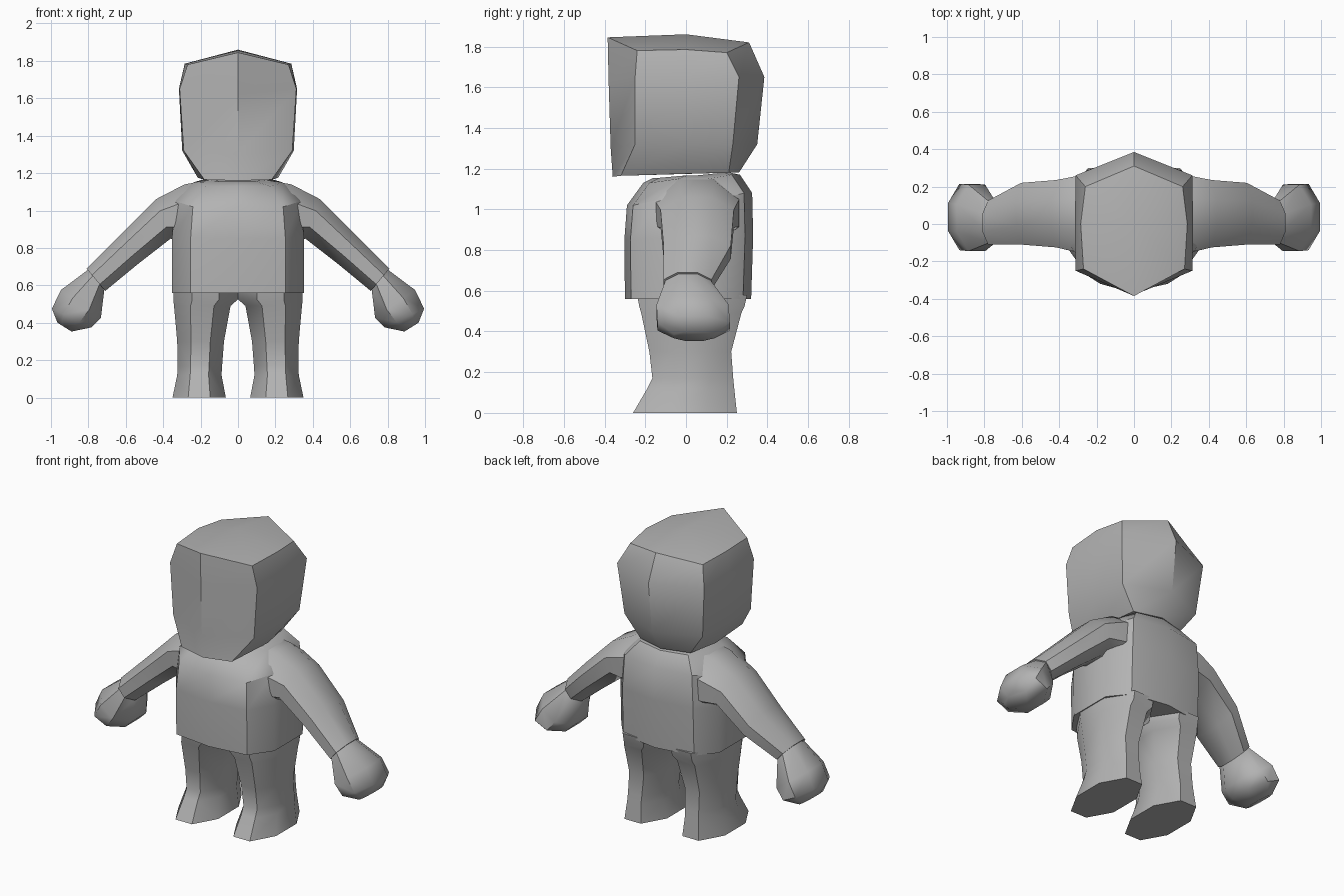
import bpy, bmesh, math
from mathutils import Vector

if "Cube" in bpy.data.objects:
    bpy.data.objects.remove(bpy.data.objects["Cube"])

grey = bpy.data.materials.new("plain_grey")
grey.diffuse_color = (0.45, 0.45, 0.45, 1)
grey.use_nodes = True
grey.node_tree.nodes["Principled BSDF"].inputs["Base Color"].default_value = grey.diffuse_color


def loft(name, rings, top_ridge=None, angle=40):
    """Skin a list of equally long closed rings and cap both ends."""
    bm = bmesh.new()
    rows = [[bm.verts.new(p) for p in r] for r in rings]
    n = len(rows[0])
    for a, b in zip(rows, rows[1:]):
        for i in range(n):
            j = (i + 1) % n
            bm.faces.new((a[i], a[j], b[j], b[i]))
    bm.faces.new(rows[0])
    if top_ridge:
        c = bm.verts.new(top_ridge)
        for i in range(n):
            bm.faces.new((rows[-1][i], rows[-1][(i + 1) % n], c))
    else:
        bm.faces.new(rows[-1])
    bmesh.ops.recalc_face_normals(bm, faces=bm.faces)
    me = bpy.data.meshes.new(name)
    bm.to_mesh(me)
    bm.free()
    me.materials.append(grey)
    ob = bpy.data.objects.new(name, me)
    bpy.context.collection.objects.link(ob)
    bpy.ops.object.select_all(action='DESELECT')
    ob.select_set(True)
    bpy.context.view_layer.objects.active = ob
    bpy.ops.object.shade_smooth_by_angle(angle=math.radians(angle))
    return ob


def mirrored(half):
    """Close a half outline that starts and ends on x = 0."""
    return half + [(-x, y, z) for x, y, z in reversed(half[1:-1])]


def octagon(a, b, y0, y1):
    """Eight-sided section whose extents are points a-b (x, z) and y0-y1."""
    a, b = Vector((a[0], 0, a[1])), Vector((b[0], 0, b[1]))
    mid, half = (a + b) / 2, (a - b) / 2
    k = 1 / math.cos(math.pi / 8)
    pts = []
    for i in range(8):
        t = math.pi * (i + 0.5) / 4
        p = mid + half * (math.cos(t) * k)
        pts.append(Vector((p.x, (y0 + y1) / 2 + (y1 - y0) / 2 * math.sin(t) * k, p.z)))
    return pts


def pair(name, rings):
    for side, s in (("right", 1), ("left", -1)):
        loft(side + "_" + name, [[(s * p[0], p[1], p[2]) for p in r] for r in rings], angle=50)


# Head: keeled front and back, broad flat sides, roof-shaped top
loft("head", [
    mirrored([(0, -.36, 1.16), (.18, -.32, 1.165), (.215, 0, 1.175), (.18, .21, 1.18), (0, .26, 1.18)]),
    mirrored([(0, -.37, 1.30), (.29, -.25, 1.32), (.298, 0, 1.32), (.28, .23, 1.32), (0, .35, 1.32)]),
    mirrored([(0, -.38, 1.62), (.312, -.25, 1.65), (.316, 0, 1.65), (.312, .26, 1.65), (0, .385, 1.65)]),
    mirrored([(0, -.385, 1.845), (.27, -.24, 1.78), (.285, 0, 1.785), (.26, .20, 1.77), (0, .31, 1.82)]),
], top_ridge=(0, 0, 1.86))

# Torso: shirt-like shell with a flat hem
def torso_ring(x, front, back, zf, zb):
    zm = (zf + zb) / 2
    return mirrored([(0, front, zf), (x * .72, front + .03, zf), (x, front + .17, zm),
                     (x, back - .16, zm), (x * .72, back - .04, zb), (0, back, zb)])

loft("torso", [
    torso_ring(.352, -.30, .32, .56, .56),
    torso_ring(.352, -.303, .33, .85, .87),
    torso_ring(.335, -.29, .325, 1.02, 1.08),
    torso_ring(.24, -.21, .265, 1.13, 1.17),
    torso_ring(.13, -.16, .22, 1.155, 1.18),
])

# Arms: sloping sleeves running from inside the shoulders to the cuffs
pair("arm", [
    octagon((.14, 1.165), (.20, .84), -.17, .26),
    octagon((.285, 1.14), (.29, .82), -.155, .26),
    octagon((.44, 1.06), (.36, .85), -.125, .235),
    octagon((.63, .87), (.54, .71), -.11, .22),
    octagon((.81, .69), (.71, .57), -.11, .125),
])

# Hands: faceted mitts
pair("hand", [
    octagon((.80, .685), (.715, .575), -.10, .12),
    octagon((.947, .575), (.733, .426), -.145, .21),
    octagon((.995, .475), (.785, .375), -.14, .215),
    octagon((.965, .40), (.89, .353), -.06, .14),
])

# Legs: straight columns flaring into the feet
def leg_ring(z, x0, x1, y0, y1):
    k = 1 / math.cos(math.pi / 8)
    return [((x0 + x1) / 2 + (x1 - x0) / 2 * k * math.cos(t),
             (y0 + y1) / 2 + (y1 - y0) / 2 * k * math.sin(t), z)
            for t in (math.pi * (i + .5) / 4 for i in range(8))]

pair("leg", [
    leg_ring(0, .065, .35, -.26, .25),
    leg_ring(.12, .088, .325, -.19, .237),
    leg_ring(.17, .085, .323, -.165, .232),
    leg_ring(.30, .075, .325, -.18, .222),
    leg_ring(.49, .04, .342, -.22, .272),
    leg_ring(.525, 0, .346, -.23, .288),
    leg_ring(.58, 0, .346, -.24, .30),
])
